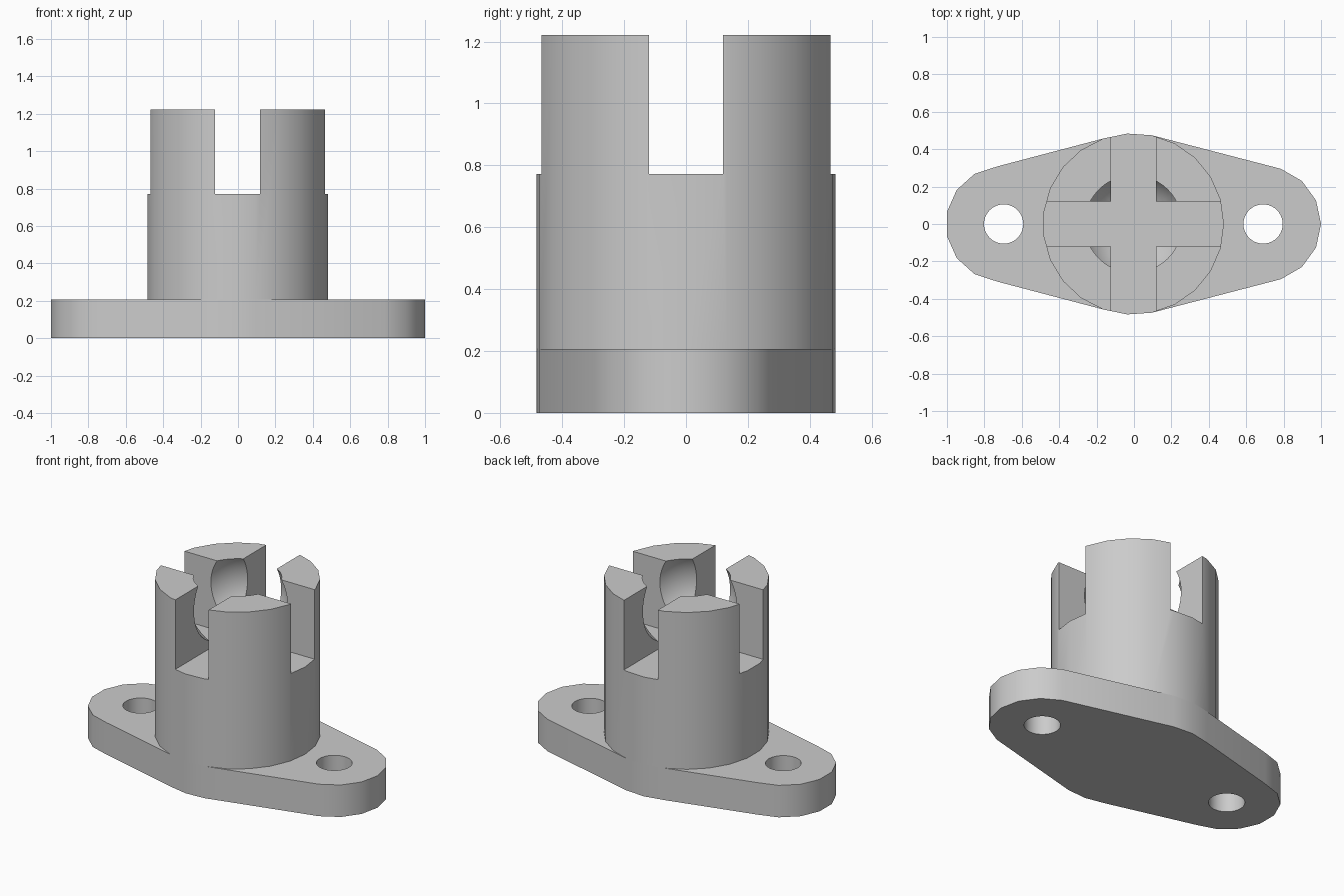
import bpy, bmesh, math
from mathutils import Matrix

old = bpy.data.objects.get("Cube")
if old:
    bpy.data.objects.remove(old, do_unlink=True)

CX = -0.0035                      # axis of the socket
BASE_H, SLOT_Z, TOP_Z = 0.207, 0.772, 1.222
SOCKET_R, SLOT_W, BALL_R = 0.4845, 0.24, 0.30

grey = bpy.data.materials.new("plain_grey")
grey.use_nodes = True
colour = (0.6, 0.6, 0.6, 1)
grey.diffuse_color = colour
grey.node_tree.nodes["Principled BSDF"].inputs["Base Color"].default_value = colour


def ring(x, radius, sides):
    step = 2 * math.pi / sides
    return [(x + radius * math.cos(i * step), radius * math.sin(i * step)) for i in range(sides)]


def finish(name, bm):
    bmesh.ops.recalc_face_normals(bm, faces=bm.faces)
    mesh = bpy.data.meshes.new(name)
    bm.to_mesh(mesh)
    bm.free()
    mesh.materials.append(grey)
    ob = bpy.data.objects.new(name, mesh)
    bpy.context.collection.objects.link(ob)
    return ob


def prism(name, outline, z0, z1):
    bm = bmesh.new()
    face = bm.faces.new([bm.verts.new((x, y, z0)) for x, y in outline])
    top = bmesh.ops.extrude_face_region(bm, geom=[face])["geom"]
    verts = [v for v in top if isinstance(v, bmesh.types.BMVert)]
    bmesh.ops.translate(bm, verts=verts, vec=(0, 0, z1 - z0))
    return finish(name, bm)


def box(name, x, y, z0, z1):
    return prism(name, [(CX - x, -y), (CX + x, -y), (CX + x, y), (CX - x, y)], z0, z1)


def cut(ob, cutters):
    bpy.context.view_layer.objects.active = ob
    for c in cutters:
        mod = ob.modifiers.new("cut", 'BOOLEAN')
        mod.operation, mod.solver, mod.object = 'DIFFERENCE', 'EXACT', c
        bpy.ops.object.modifier_apply(modifier=mod.name)
        bpy.data.objects.remove(c, do_unlink=True)


def smooth(ob):
    bpy.ops.object.select_all(action='DESELECT')
    ob.select_set(True)
    bpy.context.view_layer.objects.active = ob
    bpy.ops.object.shade_smooth_by_angle(angle=math.radians(30))


# Flange: hull around a centre disc and two rounded ears
ears = (-0.697, 0.69)
points = ring(CX, SOCKET_R, 23) + ring(ears[0], 0.31, 15) + ring(ears[1], 0.31, 15)


def half_hull(pts):
    hull = []
    for p in pts:
        while len(hull) > 1 and ((hull[-1][0] - hull[-2][0]) * (p[1] - hull[-2][1])
                                 <= (hull[-1][1] - hull[-2][1]) * (p[0] - hull[-2][0])):
            hull.pop()
        hull.append(p)
    return hull[:-1]


points.sort()
flange = prism("flange", half_hull(points) + half_hull(points[::-1]), 0, BASE_H)
cut(flange, [prism("bolt_hole", ring(x, 0.105, 40), -0.1, 0.5) for x in ears])
smooth(flange)

# Socket: column with crossed slots and a round ball seat between four prongs
socket = prism("socket", ring(CX, SOCKET_R, 23), BASE_H, TOP_Z)
bm = bmesh.new()
bmesh.ops.create_uvsphere(bm, u_segments=48, v_segments=32, radius=BALL_R,
                          matrix=Matrix.Translation((CX, 0, SLOT_Z + BALL_R + 0.001)))
ball = finish("ball_seat", bm)
w = SLOT_W / 2
cut(socket, [ball, box("slot_x", 1, w, SLOT_Z, 1.5), box("slot_y", w, 1, SLOT_Z, 1.5)])
smooth(socket)
